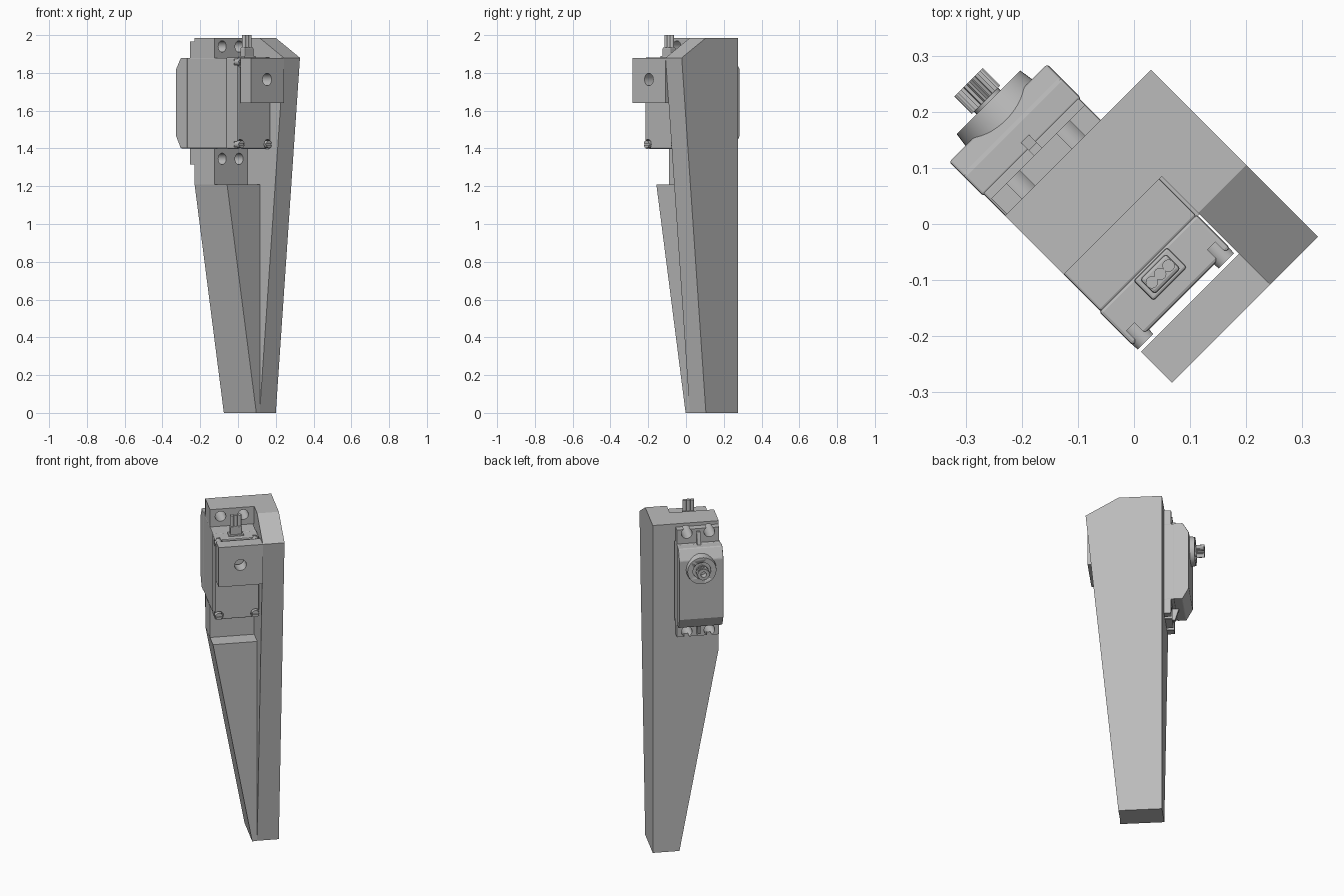
import bpy, bmesh, math
from mathutils import Matrix, Vector

if "Cube" in bpy.data.objects:
    bpy.data.objects.remove(bpy.data.objects["Cube"])

# One grey for everything
grey = bpy.data.materials.new("mid_grey")
grey.use_nodes = True
GREY = (0.5, 0.5, 0.5, 1)
grey.diffuse_color = GREY
grey.node_tree.nodes["Principled BSDF"].inputs["Base Color"].default_value = GREY

# Parts are laid out square (x across, y along the shaft), then turned as a whole
TURN = Matrix.Rotation(math.radians(45), 4, 'Z')
LEFT, INNER, OUTER = -0.152, 0.095, 0.216
BACK, MID = 0.173, -0.03
AXLE_Z = 1.765
BASE, TOP = 1.40, 1.88
HOLES = (MID - 0.063, MID + 0.063)


def finish(name, bm, bevel=0.0, smooth=False):
    bmesh.ops.recalc_face_normals(bm, faces=bm.faces)
    me = bpy.data.meshes.new(name)
    bm.to_mesh(me)
    bm.free()
    me.materials.append(grey)
    ob = bpy.data.objects.new(name, me)
    ob.matrix_world = TURN
    bpy.context.collection.objects.link(ob)
    if bevel:
        mod = ob.modifiers.new("bevel", 'BEVEL')
        mod.width, mod.segments = bevel, 2
    if smooth:
        bpy.ops.object.select_all(action='DESELECT')
        ob.select_set(True)
        bpy.context.view_layer.objects.active = ob
        bpy.ops.object.shade_smooth_by_angle(angle=math.radians(35))
    return ob


def prism(name, profile, axis, lo, hi, **kw):
    """Extrude a 2D profile along x or y; its second coordinate is height."""
    bm = bmesh.new()
    place = (lambda a, z: (lo, a, z)) if axis == 'x' else (lambda a, z: (a, lo, z))
    face = bm.faces.new([bm.verts.new(place(a, z)) for a, z in profile])
    new = bmesh.ops.extrude_face_region(bm, geom=[face])["geom"]
    step = Vector((hi - lo, 0, 0)) if axis == 'x' else Vector((0, hi - lo, 0))
    bmesh.ops.translate(bm, vec=step, verts=[v for v in new if isinstance(v, bmesh.types.BMVert)])
    return finish(name, bm, **kw)


def box(name, x0, x1, y0, y1, z0, z1, **kw):
    return prism(name, [(x0, z0), (x1, z0), (x1, z1), (x0, z1)], 'y', y0, y1, **kw)


def rod(name, x, z, y0, y1, r0, r1=None, sides=32):
    """Cylinder or cone along y."""
    bm = bmesh.new()
    bmesh.ops.create_cone(bm, cap_ends=True, segments=sides, radius1=r0,
                          radius2=r0 if r1 is None else r1, depth=y1 - y0,
                          matrix=Matrix.Translation((x, (y0 + y1) / 2, z))
                          @ Matrix.Rotation(-math.pi / 2, 4, 'X'))
    return finish(name, bm, smooth=True)


def cut(ob, cutters):
    """Subtract the cutters, bake the result and remove them."""
    for c in cutters:
        mod = ob.modifiers.new("cut", 'BOOLEAN')
        mod.operation, mod.object, mod.solver = 'DIFFERENCE', c, 'EXACT'
    bpy.context.view_layer.update()
    deps = bpy.context.evaluated_depsgraph_get()
    baked = bpy.data.meshes.new_from_object(ob.evaluated_get(deps))
    ob.modifiers.clear()
    ob.data = baked
    for c in cutters:
        bpy.data.objects.remove(c)


# Leg: tapered side wall, tapered lower block, bracket arm with pivot hole
prism("side_wall", [(BACK, 0), (-0.067, 0), (-0.248, 1.88), (-0.067, 1.985), (BACK, 1.985)],
      'x', INNER, OUTER)
prism("lower_block", [(0.067, 0), (INNER, 0), (INNER, 1.21), (LEFT, 1.21)],
      'y', -0.07, BACK)
arm = box("pivot_arm", LEFT, INNER, -0.248, -0.17, 1.64, 1.88)
cut(arm, [rod("cutter", MID, AXLE_Z, -0.3, -0.1, 0.033)])

# Motor mount bars and slotted motor ears, above and below the motor
for side, bar, ear, hole_z, out in (("lower", (1.21, BASE), (1.315, BASE + 0.01), 1.345, -1),
                                    ("upper", (TOP, 1.985), (TOP - 0.01, 1.965), 1.94, 1)):
    mount = box(side + "_mount_bar", LEFT, INNER, 0.025, BACK, *bar)
    cut(mount, [rod("cutter", x, hole_z, 0, 0.3, 0.03) for x in HOLES])
    plate = box(side + "_motor_ear", -0.148, 0.088, BACK, 0.212, *ear)
    slots = [rod("cutter", x, hole_z, 0.1, 0.3, 0.03) for x in HOLES]
    for x in HOLES:
        z0, z1 = sorted((hole_z, hole_z + out * 0.06))
        slots.append(box("cutter", x - 0.012, x + 0.012, 0.1, 0.3, z0, z1))
    cut(plate, slots)
    root = BASE if out < 0 else TOP
    prism(side + "_ear_rib", [(0.21, root), (0.245, root), (0.225, root + out * 0.07),
                              (0.21, root + out * 0.07)], 'x', MID - 0.01, MID + 0.01)

# Motor: middle case, rear cover, front lid
box("motor_case", -0.152, 0.089, -0.068, 0.23, BASE, TOP, bevel=0.004)
cover = box("motor_rear_cover", -0.155, 0.091, -0.152, -0.066, BASE - 0.002, TOP + 0.002, bevel=0.006)
CORNERS = [(x, z) for x in (-0.134, 0.07) for z in (BASE + 0.022, TOP - 0.022)]
cut(cover, [rod("cutter", x, z, -0.2, -0.125, 0.026) for x, z in CORNERS])
prism("motor_lid", [(0.225, BASE), (0.276, BASE), (0.311, 1.465), (0.311, 1.82),
                    (0.276, TOP), (0.225, TOP)], 'x', -0.155, 0.092, bevel=0.005)

# Screws at the rear corners
for i, (x, z) in enumerate(CORNERS):
    screw = rod("rear_screw_%d" % (i + 1), x, z, -0.163, -0.12, 0.02, sides=20)
    cut(screw, [box("cutter", x - 0.03, x + 0.03, -0.18, -0.157, z - 0.004, z + 0.004)])

# Output boss with recess, and toothed hollow shaft
boss = rod("output_boss", MID, AXLE_Z, 0.27, 0.337, 0.09, 0.08, sides=48)
cut(boss, [rod("cutter", MID, AXLE_Z, 0.325, 0.4, 0.05)])
TEETH = 25
star = []
for i in range(TEETH * 2):
    a, r = math.pi * i / TEETH, 0.036 if i % 2 else 0.031
    star.append((MID + r * math.cos(a), AXLE_Z + r * math.sin(a)))
shaft = prism("output_shaft", star, 'y', 0.343, 0.387)
cut(shaft, [rod("cutter", MID, AXLE_Z, 0.35, 0.45, 0.016)])
rod("shaft_neck", MID, AXLE_Z, 0.3, 0.345, 0.03)

# Cable outlet with three wires
box("cable_grommet", -0.072, 0.012, -0.121, -0.071, TOP - 0.01, 1.89, bevel=0.004)
box("cable_sleeve", -0.063, 0.003, -0.115, -0.077, TOP, 1.935, bevel=0.006)
for i in range(3):
    bm = bmesh.new()
    bmesh.ops.create_cone(bm, cap_ends=True, segments=16, radius1=0.011, radius2=0.011, depth=0.1,
                          matrix=Matrix.Translation((MID + (i - 1) * 0.021, -0.096, 1.95)))
    finish("wire_%d" % (i + 1), bm, smooth=True)
